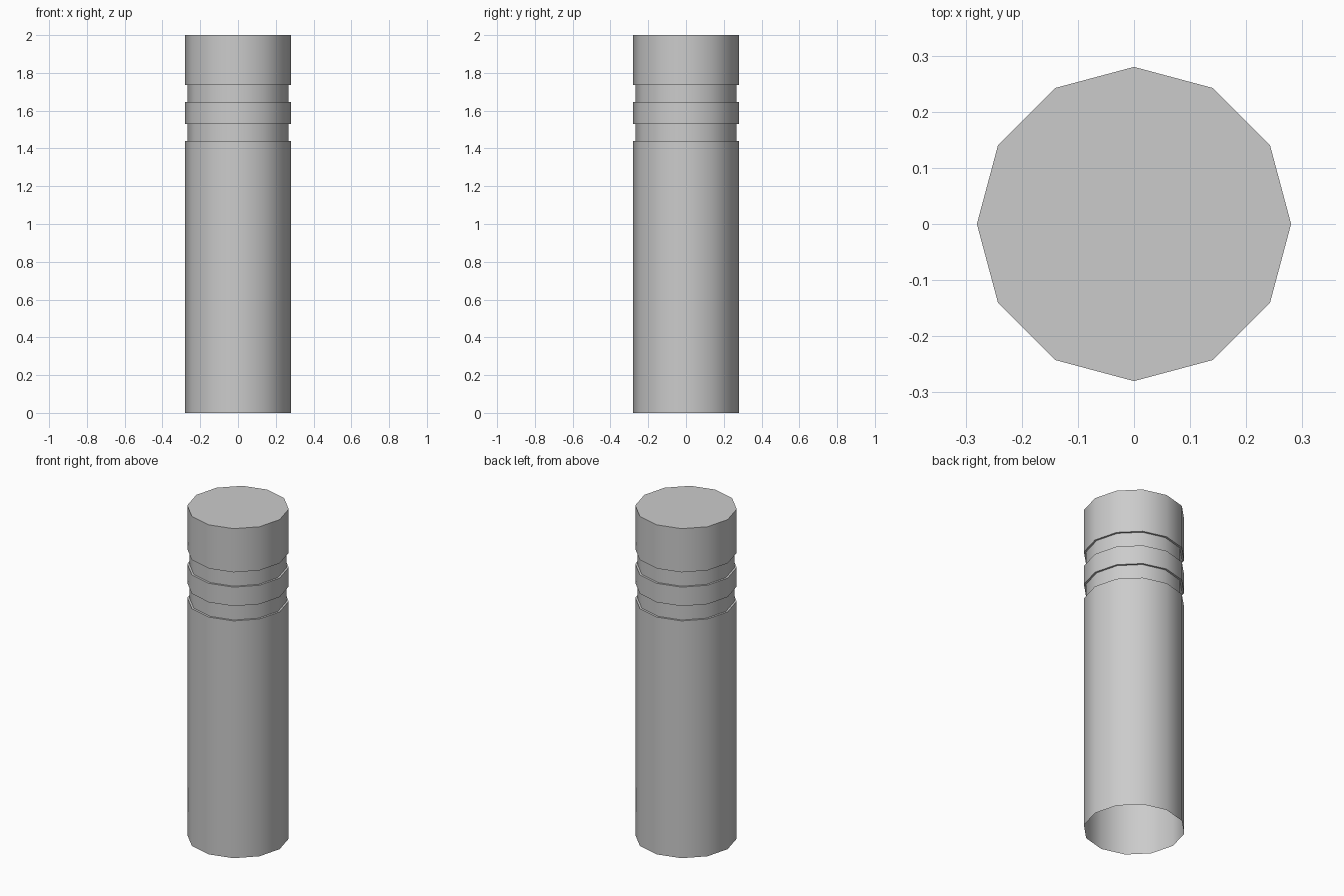
import bpy, bmesh, math

if "Cube" in bpy.data.objects:
    bpy.data.objects.remove(bpy.data.objects["Cube"])

SIDES = 12
R, GROOVE_R = 0.28, 0.268

# Profile from the open base up to the top rim, with two square grooves
profile = [(R, 0.0)]
for low, high in ((1.44, 1.53), (1.645, 1.735)):
    profile += [(R, low), (GROOVE_R, low), (GROOVE_R, high), (R, high)]
profile.append((R, 2.0))

bm = bmesh.new()


def ring(radius, z):
    return [bm.verts.new((radius * math.cos(math.tau * i / SIDES),
                          radius * math.sin(math.tau * i / SIDES), z))
            for i in range(SIDES)]


# Post walls
rings = [ring(r, z) for r, z in profile]
for a, b in zip(rings, rings[1:]):
    for i in range(SIDES):
        j = (i + 1) % SIDES
        bm.faces.new((a[i], a[j], b[j], b[i]))

# Flat top cap; the underside stays open
bm.faces.new(rings[-1])

mesh = bpy.data.meshes.new("bollard_post")
bm.to_mesh(mesh)
bm.free()
post = bpy.data.objects.new("bollard_post", mesh)
bpy.context.collection.objects.link(post)

# Smooth around the post, sharp at the rims and grooves
bpy.context.view_layer.objects.active = post
post.select_set(True)
bpy.ops.object.shade_smooth_by_angle(angle=math.radians(40))
